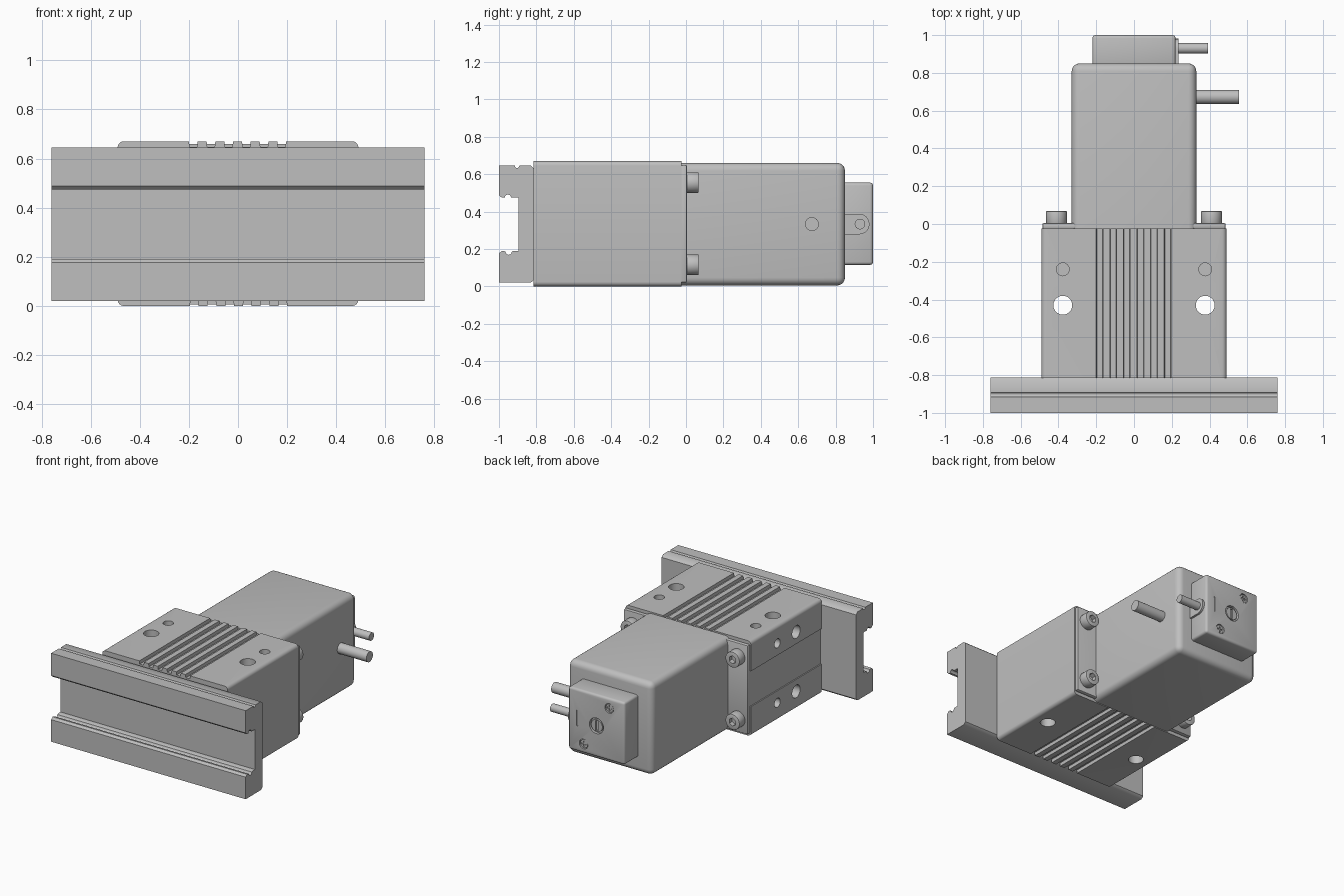
import bpy, bmesh, math
from mathutils import Matrix, Vector

if "Cube" in bpy.data.objects:
    bpy.data.objects.remove(bpy.data.objects["Cube"])

grey = bpy.data.materials.new("machine grey")
grey.diffuse_color = (0.52, 0.52, 0.52, 1)
grey.use_nodes = True
grey.node_tree.nodes["Principled BSDF"].inputs["Base Color"].default_value = grey.diffuse_color


def finish(name, bm, bevel=0.0, segments=4, angle=40):
    bmesh.ops.recalc_face_normals(bm, faces=bm.faces[:])
    me = bpy.data.meshes.new(name)
    bm.to_mesh(me)
    bm.free()
    me.materials.append(grey)
    ob = bpy.data.objects.new(name, me)
    bpy.context.collection.objects.link(ob)
    if bevel:
        m = ob.modifiers.new("bevel", 'BEVEL')
        m.width, m.segments = bevel, segments
        apply(ob, m)
    smooth(ob, angle)
    return ob


def select(ob):
    bpy.ops.object.select_all(action='DESELECT')
    ob.select_set(True)
    bpy.context.view_layer.objects.active = ob


def apply(ob, mod):
    select(ob)
    bpy.ops.object.modifier_apply(modifier=mod.name)


def smooth(ob, angle=40):
    select(ob)
    bpy.ops.object.shade_smooth_by_angle(angle=math.radians(angle))


def box(name, x0, x1, y0, y1, z0, z1, bevel=0.0, segments=4):
    bm = bmesh.new()
    bmesh.ops.create_cube(bm, size=1)
    bmesh.ops.scale(bm, vec=(x1 - x0, y1 - y0, z1 - z0), verts=bm.verts)
    bmesh.ops.translate(bm, vec=((x0 + x1) / 2, (y0 + y1) / 2, (z0 + z1) / 2), verts=bm.verts)
    return finish(name, bm, bevel, segments)


def rod(name, start, axis, length, r, n=32, bevel=0.0):
    """Cylinder from start along axis."""
    bm = bmesh.new()
    bmesh.ops.create_cone(bm, cap_ends=True, segments=n, radius1=r, radius2=r, depth=length)
    d = Vector(axis)
    rot = Vector((0, 0, 1)).rotation_difference(d).to_matrix().to_4x4()
    mid = Vector(start) + d * (length / 2)
    bmesh.ops.transform(bm, matrix=Matrix.Translation(mid) @ rot, verts=bm.verts)
    return finish(name, bm, bevel, 2)


def extrude(name, pts, vec):
    """Closed 3D outline swept along vec."""
    bm = bmesh.new()
    f = bm.faces.new([bm.verts.new(p) for p in pts])
    top = bmesh.ops.extrude_face_region(bm, geom=[f])['geom']
    bmesh.ops.translate(bm, vec=vec, verts=[v for v in top if isinstance(v, bmesh.types.BMVert)])
    return finish(name, bm)


def cut(ob, *cutters):
    for c in cutters:
        m = ob.modifiers.new("cut", 'BOOLEAN')
        m.operation, m.object, m.solver = 'DIFFERENCE', c, 'EXACT'
        apply(ob, m)
        bpy.data.objects.remove(c)
    smooth(ob)


def arc(cx, cz, r, a0, a1, n=6):
    return [(cx + r * math.cos(math.radians(a0 + (a1 - a0) * i / n)),
             cz + r * math.sin(math.radians(a0 + (a1 - a0) * i / n))) for i in range(n + 1)]


# Front rail: C-shaped section with small round reliefs
section = [(-1, 0.02), (-0.83, 0.02), (-0.812, 0.035), (-0.812, 0.63), (-0.83, 0.645), (-0.89, 0.645)]
section += arc(-0.903, 0.645, 0.012, 0, -180)
section += [(-0.92, 0.645), (-1, 0.645), (-1, 0.488), (-0.985, 0.474), (-0.975, 0.474)]
section += arc(-0.952, 0.474, 0.017, 180, 0)
section += [(-0.895, 0.474), (-0.895, 0.19)]
section += [(-0.925, 0.19)] + arc(-0.948, 0.186, 0.017, 0, -180)
section += [(-0.975, 0.19), (-0.985, 0.19), (-1, 0.176)]
extrude("front_rail", [(-0.76, y, z) for y, z in section], (1.52, 0, 0))

# Gripper body: rounded section with cooling grooves on top and underside
top = [(0.49, 0.335)] + arc(0.465, 0.645, 0.025, 0, 90)
for i in reversed(range(6)):
    x = -0.2 + 0.072 * i
    top += [(x + 0.036, 0.67), (x + 0.033, 0.648), (x + 0.003, 0.648), (x, 0.67)]
top += arc(-0.465, 0.645, 0.025, 90, 180)
bottom = [(-x, 0.67 - z) for x, z in top]
body = extrude("gripper_body", [(x, -0.815, z) for x, z in top + bottom], (0, 0.79, 0))
for s in (-1, 1):
    cut(body, rod("bore", (s * 0.377, -0.43, -0.1), (0, 0, 1), 0.9, 0.05),
        rod("pin_hole", (s * 0.377, -0.24, 0.58), (0, 0, 1), 0.2, 0.034))
# Left side: shallow central slot and mounting holes
cut(body, box("slot", -0.6, -0.482, -0.9, 0.1, 0.21, 0.46))
for z in (0.125, 0.545):
    cut(body, rod("side_hole", (-0.43, -0.53, z), (-1, 0, 0), 0.2, 0.045),
        rod("side_pin", (-0.43, -0.32, z), (-1, 0, 0), 0.2, 0.032))

# Rear flange and its socket screws
box("flange", -0.485, 0.485, -0.026, 0.005, 0.02, 0.65, 0.008, 2)
for s in (-1, 1):
    for z in (0.115, 0.555):
        screw = rod("flange_screw", (s * 0.41, 0.0, z), (0, 1, 0), 0.068, 0.055, bevel=0.004)
        cut(screw, rod("socket", (s * 0.41, 0.035, z), (0, 1, 0), 0.1, 0.028, 6))

# Motor housing: rounded block, square where it meets the flange
housing = box("motor_housing", -0.33, 0.33, -0.12, 0.85, 0.005, 0.66, 0.042, 5)
cut(housing, box("trim", -0.6, 0.6, -0.3, -0.026, -0.1, 0.8))

# Rear cap
cap = box("rear_cap", -0.22, 0.22, 0.83, 1.0, 0.115, 0.555, 0.016, 3)
cut(cap, rod("dial_recess", (0, 0.98, 0.335), (0, 1, 0), 0.1, 0.055),
    box("indicator", 0.145, 0.155, 0.994, 1.1, 0.295, 0.405))
dial = rod("dial", (0, 0.97, 0.335), (0, 1, 0), 0.026, 0.044)
cut(dial, box("dial_slot", -0.008, 0.008, 0.985, 1.1, 0.30, 0.37))
for x, z in ((-0.1, 0.485), (0.1, 0.18)):
    cut(cap, rod("screw_recess", (x, 0.985, z), (0, 1, 0), 0.1, 0.034, 24))
    s = rod("cap_screw", (x, 0.98, z), (0, 1, 0), 0.015, 0.029, 24)
    cut(s, box("cross_a", x - 0.02, x + 0.02, 0.988, 1.1, z - 0.005, z + 0.005),
        box("cross_b", x - 0.005, x + 0.005, 0.988, 1.1, z - 0.02, z + 0.02))

# Cable boss with a rounded rear end, and the two cables
boss = [(0.84, 0.278)] + arc(0.926, 0.333, 0.055, -90, 90, 12) + [(0.84, 0.388)]
extrude("cable_boss", [(0.2, y, z) for y, z in boss], (0.035, 0, 0))
rod("signal_cable", (0.22, 0.93, 0.333), (1, 0, 0), 0.172, 0.028)
rod("power_cable", (0.32, 0.673, 0.333), (1, 0, 0), 0.237, 0.037)
